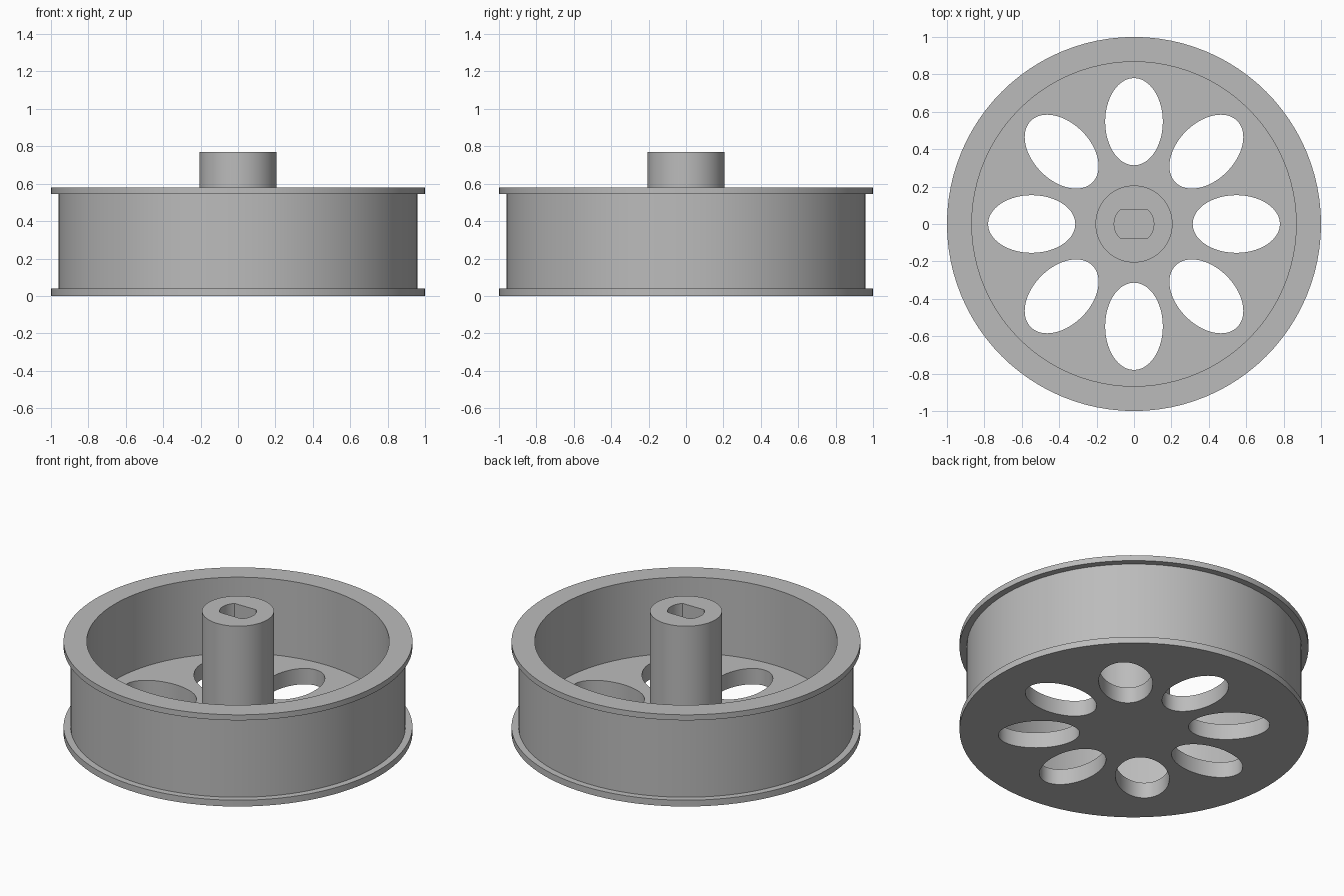
import bpy, bmesh
from math import cos, sin, pi, radians

cube = bpy.data.objects.get("Cube")
if cube:
    bpy.data.objects.remove(cube, do_unlink=True)

SIDES = 96
FLOOR = 0.1      # thickness of the web
TOP = 0.58       # top of the rim
HUB_TOP = 0.77

grey = bpy.data.materials.new("plain grey")
grey.use_nodes = True
colour = (0.5, 0.5, 0.5, 1)
grey.diffuse_color = colour
grey.node_tree.nodes["Principled BSDF"].inputs["Base Color"].default_value = colour


def ring(rx, ry, z, cx=0.0, turn=0.0, flat=None):
    """Ellipse of points, moved out by cx and turned about z; flat clamps y."""
    points = []
    for i in range(SIDES):
        a = 2 * pi * i / SIDES
        x, y = cx + rx * cos(a), ry * sin(a)
        if flat:
            y = max(-flat, min(flat, y))
        points.append((x * cos(turn) - y * sin(turn), x * sin(turn) + y * cos(turn), z))
    return points


def skin(bm, rings, cap_start=False, cap_end=False):
    """Join rings, listed from bottom outside to top inside, with quads."""
    loops = [[bm.verts.new(p) for p in r] for r in rings]
    for low, high in zip(loops, loops[1:]):
        for i in range(SIDES):
            j = (i + 1) % SIDES
            bm.faces.new((low[i], low[j], high[j], high[i]))
    if cap_start:
        bm.faces.new(loops[0][::-1])
    if cap_end:
        bm.faces.new(loops[-1])


def make_object(name, bm):
    mesh = bpy.data.meshes.new(name)
    bm.to_mesh(mesh)
    bm.free()
    obj = bpy.data.objects.new(name, mesh)
    bpy.context.collection.objects.link(obj)
    mesh.materials.append(grey)
    return obj


def select_only(obj):
    bpy.ops.object.select_all(action='DESELECT')
    obj.select_set(True)
    bpy.context.view_layer.objects.active = obj


# Flanged rim and web, turned from one profile (radius, height)
profile = [(1, 0), (1, 0.04), (0.96, 0.04), (0.96, TOP - 0.035), (1, TOP - 0.035),
           (1, TOP), (0.867, TOP), (0.867, FLOOR)]
bm = bmesh.new()
skin(bm, [ring(r, r, z) for r, z in profile], True, True)
wheel = make_object("wheel_body", bm)

# Eight oval openings through the web
bm = bmesh.new()
for k in range(8):
    skin(bm, [ring(0.233, 0.154, z, 0.547, k * pi / 4) for z in (-0.1, FLOOR + 0.1)], True, True)
cutter = make_object("opening_cutter", bm)
cut = wheel.modifiers.new("openings", 'BOOLEAN')
cut.operation = 'DIFFERENCE'
cut.solver = 'EXACT'
cut.object = cutter
select_only(wheel)
bpy.ops.object.modifier_apply(modifier=cut.name)
bpy.data.objects.remove(cutter, do_unlink=True)

# Hub with a blind bore that has two flats
bm = bmesh.new()
skin(bm, [ring(0.206, 0.206, FLOOR), ring(0.206, 0.206, HUB_TOP),
          ring(0.106, 0.106, HUB_TOP, flat=0.074), ring(0.106, 0.106, FLOOR, flat=0.074)])
hub = make_object("hub", bm)

for obj in (wheel, hub):
    select_only(obj)
    bpy.ops.object.shade_smooth_by_angle(angle=radians(30))
